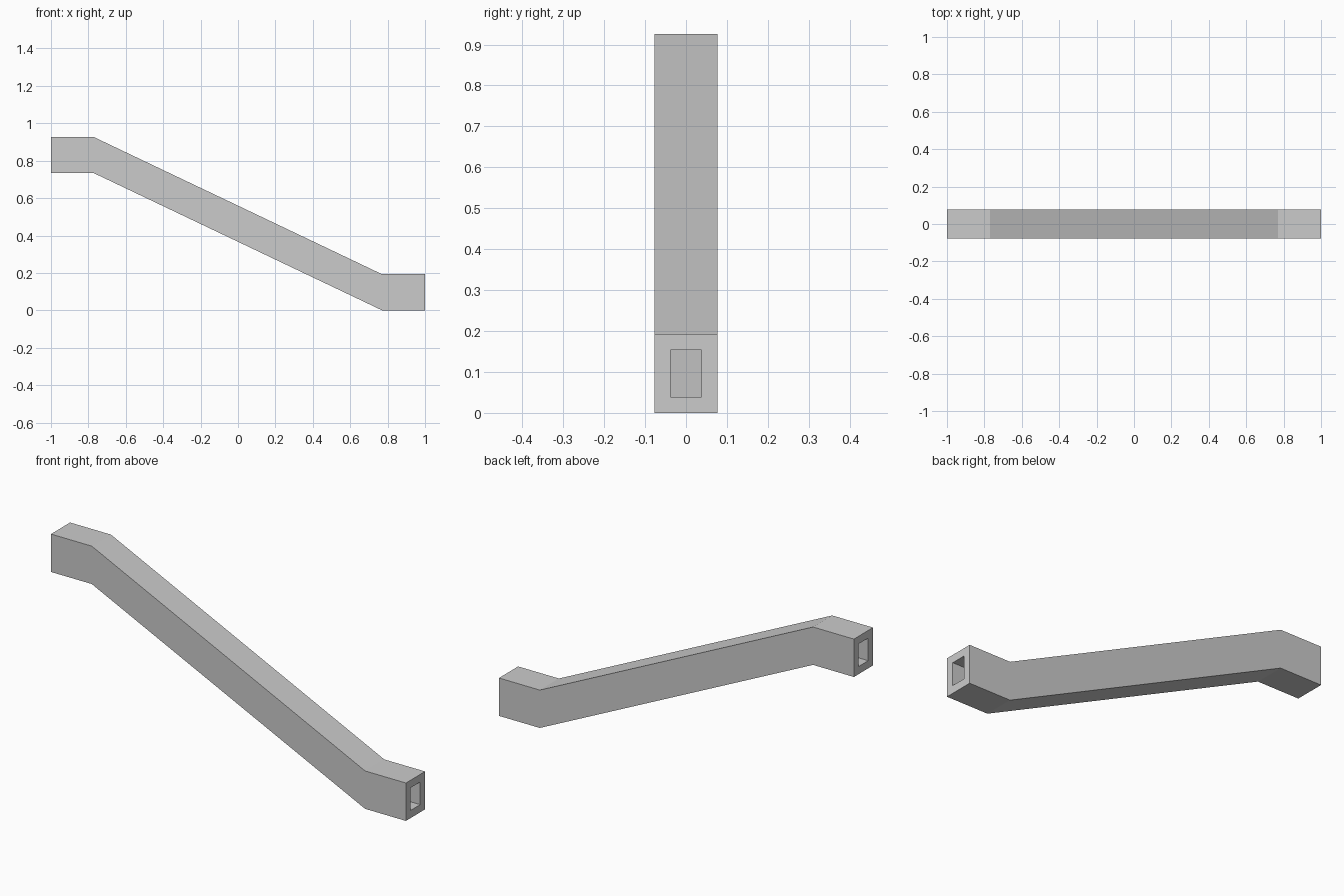
import bpy
import bmesh

if "Cube" in bpy.data.objects:
    bpy.data.objects.remove(bpy.data.objects["Cube"])

# Stations along the duct: x position and height of the lower edge
STATIONS = [(-1.0, 0.733), (-0.77, 0.733), (0.77, 0.0), (1.0, 0.0)]
HALF_W, HEIGHT, WALL = 0.077, 0.193, 0.039

bm = bmesh.new()


def ring(x, z, inset):
    """Upright rectangular section at x."""
    w, lo, hi = HALF_W - inset, z + inset, z + HEIGHT - inset
    return [bm.verts.new((x, y, h)) for y, h in ((-w, lo), (w, lo), (w, hi), (-w, hi))]


def bridge(a, b):
    for i in range(4):
        j = (i + 1) % 4
        bm.faces.new((a[i], a[j], b[j], b[i]))


# Outer shell and inner channel
outer = [ring(x, z, 0.0) for x, z in STATIONS]
inner = [ring(x, z, WALL) for x, z in STATIONS]
for shell in (outer, inner):
    for a, b in zip(shell, shell[1:]):
        bridge(a, b)

# Rims at both open ends
for end in (0, -1):
    bridge(outer[end], inner[end])

bmesh.ops.recalc_face_normals(bm, faces=bm.faces)
mesh = bpy.data.meshes.new("offset_duct")
bm.to_mesh(mesh)
bm.free()
bpy.context.collection.objects.link(bpy.data.objects.new("offset_duct", mesh))
